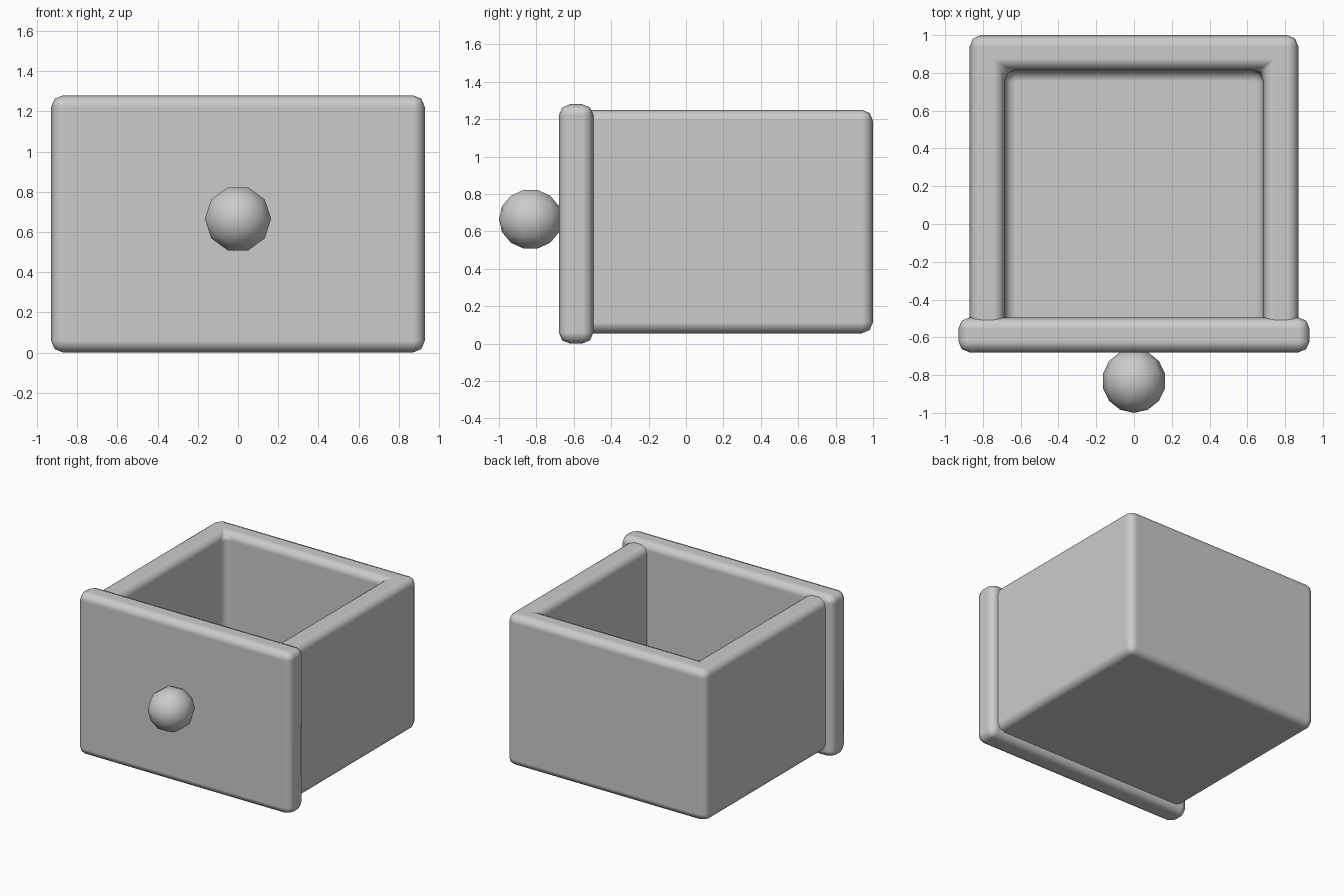
import bpy, bmesh
from math import pi, cos, sin
from mathutils import Vector

if "Cube" in bpy.data.objects:
    bpy.data.objects.remove(bpy.data.objects["Cube"])

WALL = 0.185


def make_object(name, bm):
    bmesh.ops.recalc_face_normals(bm, faces=bm.faces)
    for f in bm.faces:
        f.smooth = True
    mesh = bpy.data.meshes.new(name)
    bm.to_mesh(mesh)
    bm.free()
    ob = bpy.data.objects.new(name, mesh)
    bpy.context.collection.objects.link(ob)
    return ob


def box(lo, hi):
    lo, hi = Vector(lo), Vector(hi)
    bm = bmesh.new()
    bmesh.ops.create_cube(bm, size=1)
    bmesh.ops.scale(bm, vec=hi - lo, verts=bm.verts)
    bmesh.ops.translate(bm, vec=(lo + hi) / 2, verts=bm.verts)
    bm.normal_update()
    return bm


def round_edges(ob):
    bev = ob.modifiers.new("rounded_edges", 'BEVEL')
    bev.width = 0.06
    bev.segments = 2
    bev.limit_method = 'ANGLE'
    bev.harden_normals = True


# Front panel
panel = make_object("front_panel", box((-0.93, -0.68, 0), (0.93, -0.495, 1.28)))
round_edges(panel)

# Tray: floor and three walls, open at the top and behind the panel
bm = box((-0.87, -0.59, 0.055), (0.87, 1.0, 1.25))
openings = [f for f in bm.faces if f.normal.z > 0.9 or f.normal.y < -0.9]
bmesh.ops.delete(bm, geom=openings, context='FACES_ONLY')
for f in bm.faces:
    f.smooth = True
mesh = bpy.data.meshes.new("drawer_tray")
bm.to_mesh(mesh)
bm.free()
tray = bpy.data.objects.new("drawer_tray", mesh)
bpy.context.collection.objects.link(tray)
sol = tray.modifiers.new("wall_thickness", 'SOLIDIFY')
sol.thickness = WALL
sol.offset = -1
sol.use_even_offset = True
round_edges(tray)

# Knob: ten-sided low-poly ball turned around the y axis
R, SEG, RINGS = 0.169, 10, 7
centre = Vector((0, -0.831, 0.665))
bm = bmesh.new()
angles = [-pi / 2 + pi * i / RINGS for i in range(RINGS + 1)]
verts = [bm.verts.new(centre + R * Vector((cos(a), sin(a), 0))) for a in angles]
edges = [bm.edges.new(pair) for pair in zip(verts, verts[1:])]
bmesh.ops.spin(bm, geom=verts + edges, cent=centre, axis=(0, 1, 0),
               angle=2 * pi, steps=SEG, use_duplicate=False)
bmesh.ops.remove_doubles(bm, verts=bm.verts, dist=0.001)
make_object("knob", bm)
